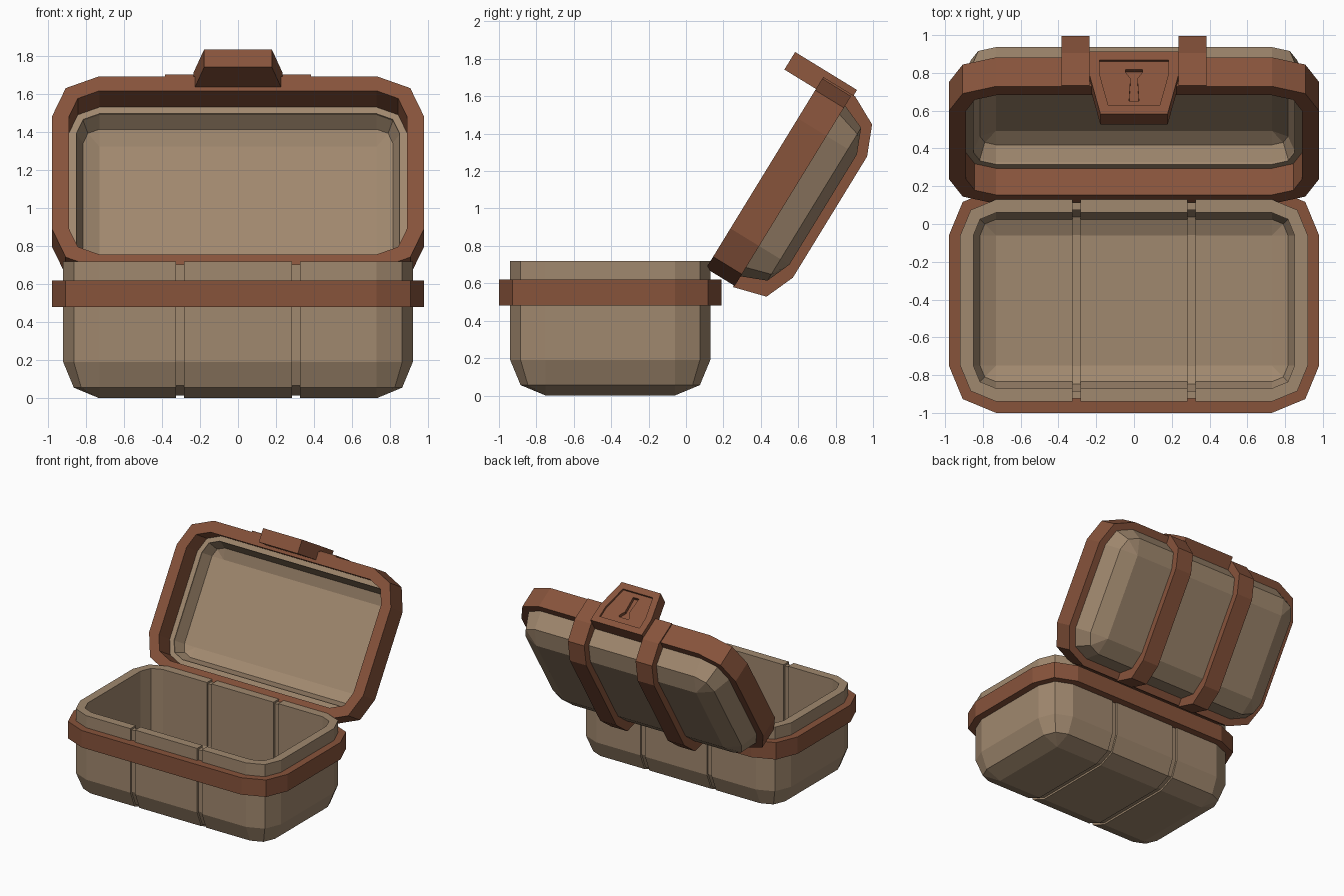
import bpy, bmesh, math
from mathutils import Matrix, Vector

if "Cube" in bpy.data.objects:
    bpy.data.objects.remove(bpy.data.objects["Cube"])


def material(name, rgb):
    m = bpy.data.materials.new(name)
    m.diffuse_color = (*rgb, 1)
    m.use_nodes = True
    m.node_tree.nodes["Principled BSDF"].inputs["Base Color"].default_value = m.diffuse_color
    return m


TAN = material("tan shell", (0.352, 0.246, 0.156))
BROWN = material("brown trim", (0.242, 0.087, 0.044))
HX, HY, CY = 0.92, 0.535, -0.405          # shell half sizes, base centre
BASE = Matrix.Translation((0, CY, 0))
# lid space: y runs up the open lid, z points out of its opening
LID = Matrix.Translation((0, 0.107, 0.68)) @ Matrix.Rotation(math.radians(58.5), 4, 'X')
LID_MID = LID @ Matrix.Translation((0, 0.595, 0))


def finish(name, bm, mat, matrix):
    bmesh.ops.remove_doubles(bm, verts=bm.verts, dist=1e-5)
    bmesh.ops.recalc_face_normals(bm, faces=bm.faces)
    mesh = bpy.data.meshes.new(name)
    bm.to_mesh(mesh)
    bm.free()
    mesh.materials.append(mat)
    ob = bpy.data.objects.new(name, mesh)
    bpy.context.collection.objects.link(ob)
    ob.matrix_world = matrix
    return ob


def loft(rings, closed):
    """Skin rounded rectangles given as (inset from shell, corner radius, z)."""
    bm = bmesh.new()
    loops = []
    for inset, r, z in rings:
        loop = []
        for k, (sx, sy) in enumerate(((1, 1), (-1, 1), (-1, -1), (1, -1))):
            for step in range(3):
                a = math.radians(90 * k + 45 * step)
                loop.append(bm.verts.new((sx * (HX - inset - r) + r * math.cos(a),
                                          sy * (HY - inset - r) + r * math.sin(a), z)))
        loops.append(loop)
    pairs = list(zip(loops, loops[1:]))
    if closed:
        pairs.append((loops[-1], loops[0]))
    for a, b in pairs:
        for i in range(12):
            j = (i + 1) % 12
            bm.faces.new((a[i], a[j], b[j], b[i]))
    if not closed:
        for loop in (loops[0], loops[-1]):
            bm.faces.new(loop[::3])
    return bm


def shell(z0, z1, t=0.07, r=0.19):
    """Open box with two-step rounded corners and bottom edges."""
    k, ri = 1 - math.sqrt(0.5), r - t
    c = math.sqrt(0.5)
    bm = loft([(r, 0, z0), (r * k, r * c, z0 + r * k), (0, r, z0 + r), (0, r, z1),
               (t, ri, z1), (t, ri, z0 + r), (t + ri * k, ri * c, z0 + t + ri * k),
               (r, 0, z0 + t)], False)
    bmesh.ops.remove_doubles(bm, verts=bm.verts, dist=1e-5)
    bmesh.ops.recalc_face_normals(bm, faces=bm.faces)
    return bm


def band(z0, z1, inner):
    """Rounded rectangular frame round the shell."""
    return loft([(-0.06, 0.25, z0), (-0.06, 0.25, z1),
                 (inner, 0.19 - inner, z1), (inner, 0.19 - inner, z0)], True)


def prism(points, a, b, place):
    bm = bmesh.new()
    lo, hi = ([bm.verts.new(place(p, q, t)) for p, q in points] for t in (a, b))
    bm.faces.new(lo)
    bm.faces.new(hi)
    for i in range(len(points)):
        j = (i + 1) % len(points)
        bm.faces.new((lo[i], lo[j], hi[j], hi[i]))
    bmesh.ops.recalc_face_normals(bm, faces=bm.faces)
    return bm


# base box with two plank grooves running inside and out
bm = shell(0, 0.72)
GROOVE, HALF = 0.305, 0.0215
for x in (-GROOVE - HALF, -GROOVE + HALF, GROOVE - HALF, GROOVE + HALF):
    bmesh.ops.bisect_plane(bm, geom=bm.verts[:] + bm.edges[:] + bm.faces[:],
                           plane_co=(x, 0, 0), plane_no=(1, 0, 0))
strips = [f for f in bm.faces
          if abs(abs(f.calc_center_median().x) - GROOVE) < HALF * 0.9]
bmesh.ops.inset_region(bm, faces=strips, thickness=0.0005, depth=-0.015,
                       use_even_offset=True)
finish("base_box", bm, TAN, BASE)

# trim around the base
finish("base_rim", band(0.48, 0.62, 0.02), BROWN, BASE)

# open lid and its frame
finish("lid_shell", shell(-0.37, -0.165), TAN, LID_MID)
finish("lid_frame", band(-0.18, 0, 0.03), BROWN, LID_MID)

# straps over the lid
strap = [(1.20, 0.0), (1.20, -0.20), (1.12, -0.355), (0.96, -0.422), (0.20, -0.422),
         (0.04, -0.355), (-0.01, -0.175), (0.08, -0.165), (0.12, -0.31), (0.25, -0.365),
         (0.94, -0.365), (1.07, -0.31), (1.12, -0.18), (1.16, -0.01)]
for side, name in ((-1, "left_strap"), (1, "right_strap")):
    finish(name, prism(strap, side * 0.235, side * 0.385,
                       lambda p, q, t: Vector((t, p, q))), BROWN, LID)


# latch plate with a sunken panel
def on_latch(p, q, t):
    return Vector((p, t, q))


def mirrored(half):
    return half + [(-x, z) for x, z in reversed(half)]


bm = prism(mirrored([(0.235, -0.19), (0.235, -0.04), (0.178, 0.198)]), 1.125, 1.235, on_latch)
front = [f for f in bm.faces if f.normal.y > 0.9]
bmesh.ops.inset_region(bm, faces=front, thickness=0.053, use_even_offset=True)
bmesh.ops.inset_region(bm, faces=front, thickness=0.0005, depth=-0.015,
                       use_even_offset=True)
latch = finish("latch", bm, BROWN, LID)

# keyhole cut into the latch panel
keyhole = prism(mirrored([(0.045, -0.085), (0.045, -0.07), (0.018, -0.03), (0.026, 0.108)]),
                1.195, 1.27, on_latch)
cutter = finish("keyhole_cutter", keyhole, BROWN, LID)
cutter.hide_render = True
cutter.display_type = 'WIRE'
cut = latch.modifiers.new("keyhole", 'BOOLEAN')
cut.operation = 'DIFFERENCE'
cut.solver = 'EXACT'
cut.object = cutter
